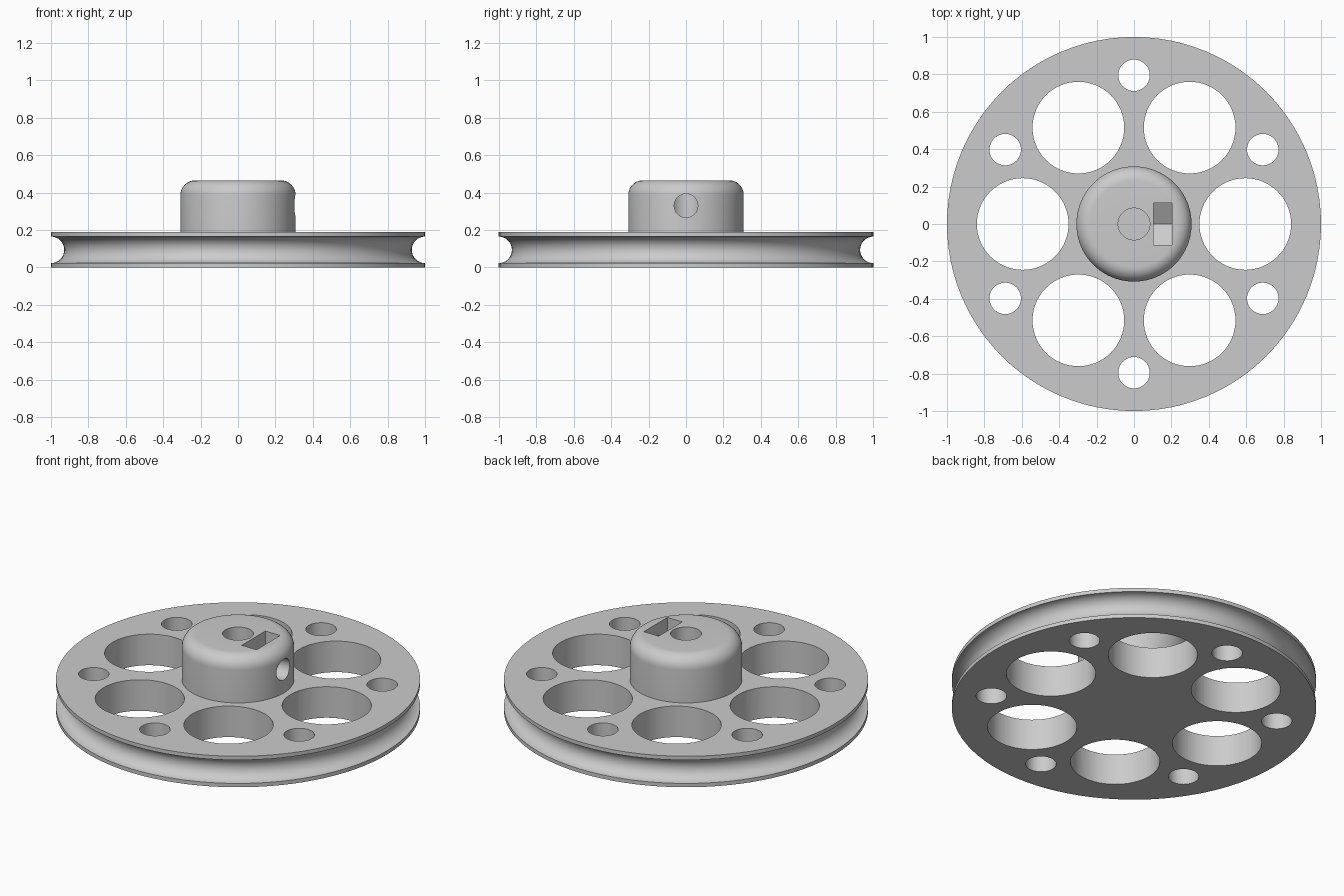
import bpy, bmesh
from math import sin, cos, pi, radians
from mathutils import Matrix, Vector

if "Cube" in bpy.data.objects:
    bpy.data.objects.remove(bpy.data.objects["Cube"])

SEGMENTS = 96
RIM, THICK, GROOVE = 1.0, 0.188, 0.071
HUB_R, HUB_TOP, FILLET = 0.308, 0.465, 0.078
SCREW_Z = 0.33

grey = bpy.data.materials.new("plain grey")
grey.use_nodes = True
colour = (0.6, 0.6, 0.6, 1)
grey.diffuse_color = colour
grey.node_tree.nodes["Principled BSDF"].inputs["Base Color"].default_value = colour


def make_object(name, bm):
    bmesh.ops.recalc_face_normals(bm, faces=bm.faces)
    mesh = bpy.data.meshes.new(name)
    bm.to_mesh(mesh)
    bm.free()
    mesh.materials.append(grey)
    obj = bpy.data.objects.new(name, mesh)
    bpy.context.collection.objects.link(obj)
    return obj


def lathe(name, profile):
    """Revolve a closed (radius, z) profile whose ends lie on the axis."""
    bm = bmesh.new()
    verts = [bm.verts.new((r, 0, z)) for r, z in profile]
    edges = [bm.edges.new(pair) for pair in zip(verts, verts[1:])]
    bmesh.ops.spin(bm, geom=verts + edges, axis=(0, 0, 1), cent=(0, 0, 0),
                   angle=2 * pi, steps=SEGMENTS, use_merge=True)
    bmesh.ops.remove_doubles(bm, verts=bm.verts, dist=1e-5)
    return make_object(name, bm)


def add_cylinder(bm, radius, length, matrix, segments=64):
    bmesh.ops.create_cone(bm, cap_ends=True, segments=segments, radius1=radius,
                          radius2=radius, depth=length, matrix=matrix)


def cut(target, name, bm):
    """Subtract a cutter, bake the result and drop the cutter."""
    cutter = make_object(name, bm)
    cutter.hide_render = True
    mod = target.modifiers.new(name, "BOOLEAN")
    mod.operation, mod.solver, mod.object = "DIFFERENCE", "EXACT", cutter
    bpy.context.view_layer.objects.active = target
    bpy.ops.object.modifier_apply(modifier=name)
    bpy.data.objects.remove(cutter)


# Grooved wheel and rounded hub as one turned solid
groove = [(RIM - GROOVE * sin(a), THICK / 2 - GROOVE * cos(a))
          for a in (pi * i / 16 for i in range(17))]
shoulder = [(HUB_R - FILLET + FILLET * cos(a), HUB_TOP - FILLET + FILLET * sin(a))
            for a in (pi / 2 * i / 10 for i in range(11))]
pulley = lathe("pulley_wheel", [(0, 0), (RIM, 0)] + groove
               + [(RIM, THICK), (HUB_R, THICK)] + shoulder + [(0, HUB_TOP)])

# Alternating large and small through holes in the disc
bm = bmesh.new()
for i in range(6):
    for radius, distance, angle in ((0.245, 0.595, 60 * i), (0.084, 0.795, 60 * i + 30)):
        a = radians(angle)
        centre = Vector((distance * cos(a), distance * sin(a), THICK / 2))
        add_cylinder(bm, radius, 0.5, Matrix.Translation(centre))
cut(pulley, "disc_holes", bm)

# Blind shaft bore
bm = bmesh.new()
add_cylinder(bm, 0.085, 0.5, Matrix.Translation((0, 0, 0.34)))
cut(pulley, "shaft_bore", bm)

# Set screw hole from the left side into the bore
bm = bmesh.new()
add_cylinder(bm, 0.063, 0.5, Matrix.Translation((0.25, 0, SCREW_Z)) @ Matrix.Rotation(pi / 2, 4, "Y"))
cut(pulley, "screw_hole", bm)

# Nut slot, open at the top with a pointed floor
bm = bmesh.new()
half, tip = 0.113, 0.13
section = [(0, SCREW_Z - tip), (half, SCREW_Z - tip / 2), (half, 0.6),
           (-half, 0.6), (-half, SCREW_Z - tip / 2)]
face = bm.faces.new([bm.verts.new((0.104, y, z)) for y, z in section])
out = bmesh.ops.extrude_face_region(bm, geom=[face])
bmesh.ops.translate(bm, vec=(0.1, 0, 0),
                    verts=[v for v in out["geom"] if isinstance(v, bmesh.types.BMVert)])
cut(pulley, "nut_slot", bm)

# Smooth curved walls, crisp edges
bpy.ops.object.select_all(action="DESELECT")
pulley.select_set(True)
bpy.context.view_layer.objects.active = pulley
bpy.ops.object.shade_smooth_by_angle(angle=radians(30))
